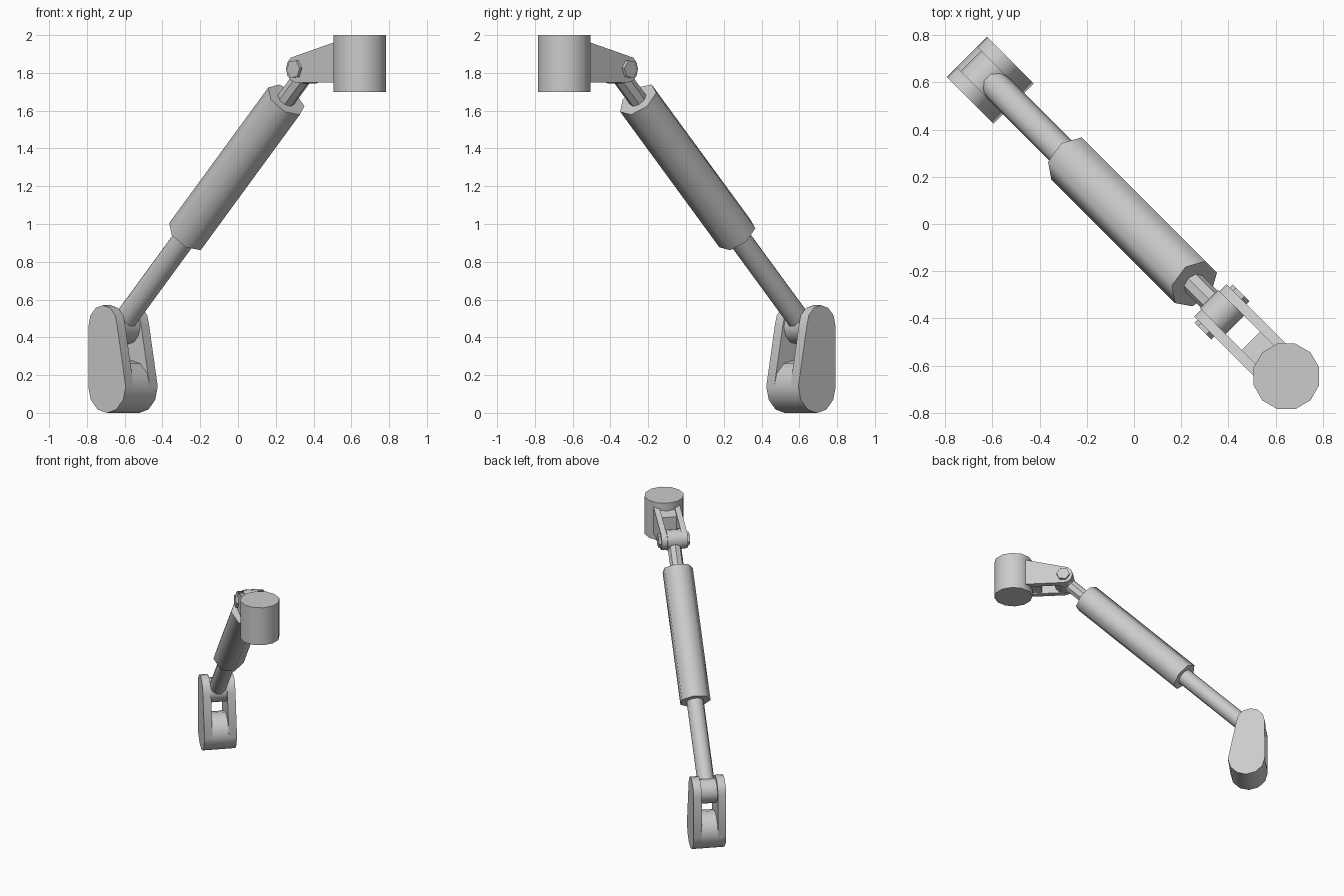
import bpy, bmesh
from math import sin, cos, pi, radians
from mathutils import Vector, Matrix

if "Cube" in bpy.data.objects:
    bpy.data.objects.remove(bpy.data.objects["Cube"])

# The strut lies in a vertical plane turned 45 degrees: u along it, v across it
TURN = Matrix.Rotation(radians(-45), 4, 'Z')


def finish(name, bm):
    bmesh.ops.recalc_face_normals(bm, faces=bm.faces)
    bmesh.ops.transform(bm, matrix=TURN, verts=bm.verts)
    me = bpy.data.meshes.new(name)
    bm.to_mesh(me)
    bm.free()
    ob = bpy.data.objects.new(name, me)
    bpy.context.collection.objects.link(ob)
    bpy.context.view_layer.objects.active = ob
    bpy.ops.object.select_all(action='DESELECT')
    ob.select_set(True)
    bpy.ops.object.shade_smooth_by_angle(angle=radians(60 if "sleeve" in name else 40))


def circle(u, z, r, n=12, start=0.0):
    return [(u + r * cos(start + 2 * pi * i / n), z + r * sin(start + 2 * pi * i / n)) for i in range(n)]


def plate(name, pts, v0, v1):
    """Extrude the convex outline of (u, z) points across v."""
    bm = bmesh.new()
    for u, z in pts:
        for v in (v0, v1):
            bm.verts.new((u, v, z))
    bmesh.ops.convex_hull(bm, input=bm.verts)
    bmesh.ops.dissolve_limit(bm, angle_limit=0.02, verts=bm.verts, edges=bm.edges)
    bmesh.ops.delete(bm, geom=[v for v in bm.verts if not v.link_faces], context='VERTS')
    finish(name, bm)


def rod(name, a, b, r, n, spin=0.0):
    """Cylinder between two (u, z) points."""
    a, b = Vector((a[0], 0, a[1])), Vector((b[0], 0, b[1]))
    d = (b - a).normalized()
    w = d.cross(Vector((0, 1, 0)))
    if w.x < 0:
        w = -w
    bm = bmesh.new()
    rings = []
    for c in (a, b):
        rings.append([bm.verts.new(c + r * (Vector((0, cos(t), 0)) + w * sin(t)))
                      for t in (spin + 2 * pi * i / n for i in range(n))])
    for i in range(n):
        j = (i + 1) % n
        bm.faces.new((rings[0][i], rings[0][j], rings[1][j], rings[1][i]))
    bm.faces.new(rings[0])
    bm.faces.new(rings[1])
    finish(name, bm)


LOW, HIGH = Vector((-0.885, 0.455)), Vector((0.527, 1.82))
axis = (HIGH - LOW)


def along(u):
    return LOW + axis * ((u - LOW.x) / axis.x)


# Lower clevis: round base and two tapered cheeks
base = circle(-0.861, 0.139, 0.14)
plate("lower_base", base, -0.1, 0.1)
cheek = base + circle(-0.892, 0.463, 0.107)
for side, s in (("front", -1), ("back", 1)):
    plate(f"lower_cheek_{side}", cheek, s * 0.06, s * 0.12)
plate("lower_rod_eye", circle(*LOW, 0.092), -0.06, 0.06)

# Telescopic strut
rod("lower_rod", LOW, along(-0.3), 0.063, 10)
rod("outer_sleeve", along(-0.382), along(0.36), 0.114, 7, pi)
rod("upper_rod", along(0.3), HIGH, 0.05, 8)

# Upper clevis: eye, cheeks, web, bolt
plate("upper_rod_eye", circle(*HIGH, 0.077), -0.054, 0.054)
arm = circle(*HIGH, 0.07) + [(0.85, 1.75), (0.85, 1.97)]
for side, s in (("front", -1), ("back", 1)):
    plate(f"upper_cheek_{side}", arm, s * 0.055, s * 0.097)
plate("upper_web", [(0.70, 1.76), (0.70, 1.92), (0.82, 1.95), (0.82, 1.76)], -0.056, 0.056)
plate("pivot_bolt", circle(*HIGH, 0.05, 6, 0.1), -0.115, 0.115)

# Upper mounting post
bm = bmesh.new()
bmesh.ops.create_cone(bm, cap_ends=True, segments=12, radius1=0.144, radius2=0.144, depth=0.3,
                      matrix=Matrix.Translation((0.913, 0, 1.85)))
finish("upper_post", bm)
